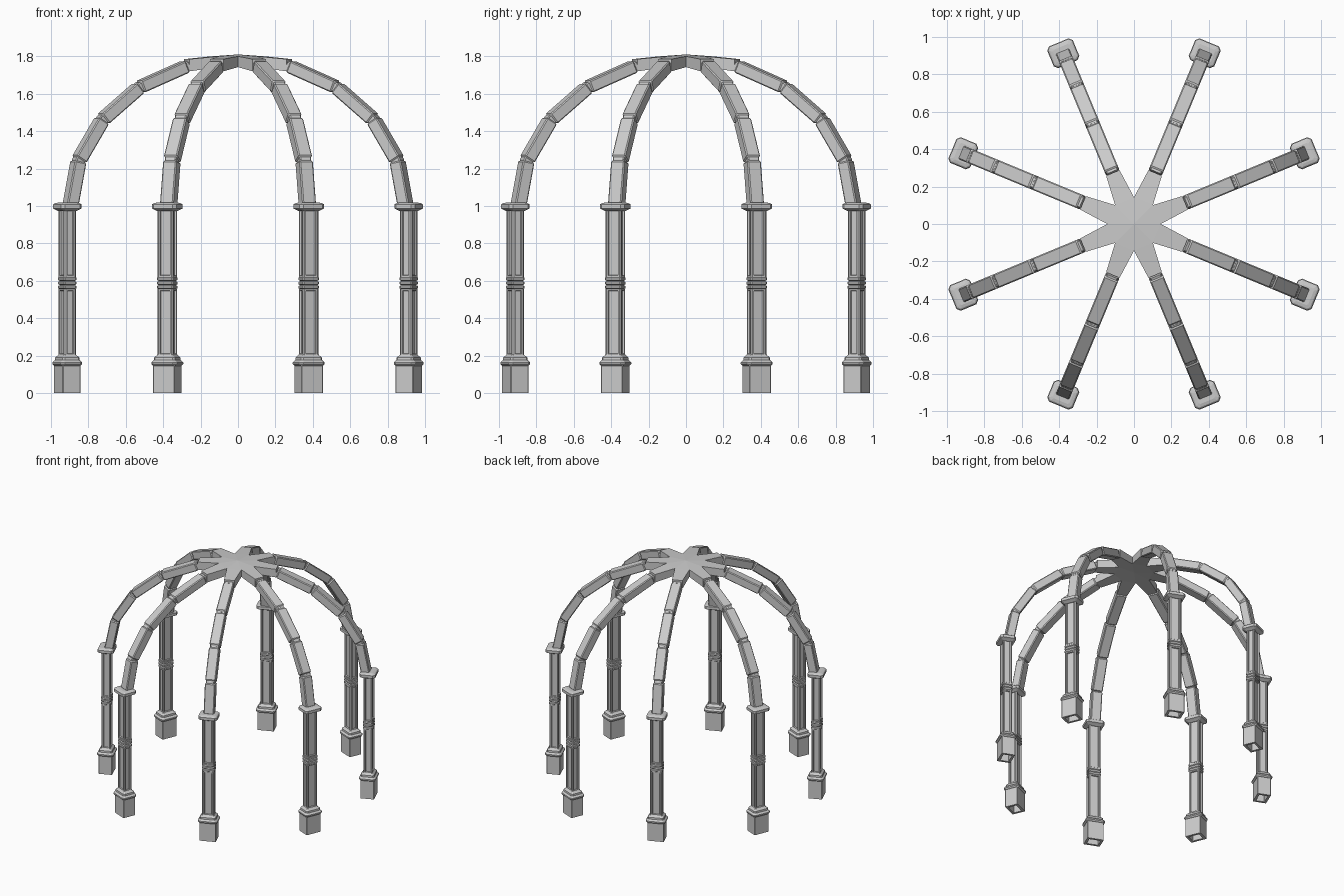
import bpy, bmesh, math
from mathutils import Matrix, Vector

if "Cube" in bpy.data.objects:
    bpy.data.objects.remove(bpy.data.objects["Cube"])

N = 8
COL_R = 0.988            # column centre radius
RIB_R, RIB_H = 0.97, 0.785   # rib ellipse radii, springing from z = 1


def ring(bm, mat, z, hx, hy, c):
    """Chamfered rectangle at height z."""
    pts = [(hx, -hy + c), (hx, hy - c), (hx - c, hy), (-hx + c, hy),
           (-hx, hy - c), (-hx, -hy + c), (-hx + c, -hy), (hx - c, -hy)]
    return [bm.verts.new(mat @ Vector((x, y, z))) for x, y in pts]


def loft(bm, rows, mat=Matrix()):
    """Stack of chamfered rectangles (z, half x, half y, chamfer), capped."""
    rings = [ring(bm, mat, *r) for r in rows]
    faces = []
    for a, b in zip(rings, rings[1:]):
        for i in range(8):
            j = (i + 1) % 8
            faces.append(bm.faces.new((a[i], a[j], b[j], b[i])))
    bm.faces.new(rings[0][::-1])
    bm.faces.new(rings[-1])
    return faces


def place_ring(bm, name):
    """Turn the bmesh into eight objects set around the centre."""
    bmesh.ops.recalc_face_normals(bm, faces=bm.faces)
    me = bpy.data.meshes.new(name)
    bm.to_mesh(me)
    bm.free()
    for k in range(N):
        ob = bpy.data.objects.new(f"{name}_{k + 1}", me)
        ob.rotation_euler.z = math.radians(22.5 + 45 * k)
        bpy.context.collection.objects.link(ob)


AT = Matrix.Translation((COL_R, 0, 0))
SX, SY = 0.034, 0.045    # shaft half sizes


def grow(z, g, c):
    return (z, SX + g, SY + g, c)


# plinth, hollow below, with its moulding
bm = bmesh.new()
loft(bm, [grow(0.12, -0.001, 0.002), grow(0, -0.001, 0.002), grow(0, 0.017, 0.003),
          grow(0.145, 0.017, 0.003), grow(0.147, 0.022, 0.012), grow(0.154, 0.029, 0.018),
          grow(0.164, 0.029, 0.018), grow(0.171, 0.021, 0.012), grow(0.176, 0.016, 0.01),
          grow(0.190, 0.015, 0.01), grow(0.200, 0.004, 0.006), grow(0.206, 0, 0.006)], AT)
place_ring(bm, "plinth")

# shaft: two panelled lengths
bm = bmesh.new()
for z0, z1 in ((0.20, 0.557), (0.618, 0.985)):
    sides = loft(bm, [grow(z0, 0, 0.007), grow(z1, 0, 0.007)], AT)
    panels = [sides[i] for i in (0, 2, 4, 6)]
    bmesh.ops.recalc_face_normals(bm, faces=bm.faces)
    bmesh.ops.inset_individual(bm, faces=panels, thickness=0.013, depth=0)
    bmesh.ops.inset_individual(bm, faces=panels, thickness=0.004, depth=-0.009)
place_ring(bm, "shaft")

# three rounded bands at mid height
bm = bmesh.new()
rows = []
for i in range(3):
    z = 0.555 + 0.022 * i
    rows += [grow(z, -0.005, 0.006), grow(z + 0.005, 0.002, 0.007),
             grow(z + 0.017, 0.002, 0.007), grow(z + 0.021, -0.005, 0.006)]
loft(bm, rows, AT)
place_ring(bm, "shaft_band")

# capital
bm = bmesh.new()
loft(bm, [grow(0.972, 0, 0.006), grow(0.980, 0.014, 0.01), grow(0.986, 0.026, 0.016),
          grow(1.008, 0.026, 0.016), grow(1.014, 0.018, 0.012), grow(1.018, 0.003, 0.008)], AT)
place_ring(bm, "capital")

# rib: straight blocks along an ellipse, pinched at the joints
HX, HY = 0.033, 0.039
path = [Vector((RIB_R * math.cos(math.radians(18 * i)), 0,
                1 + RIB_H * math.sin(math.radians(18 * i)))) for i in range(5)]
bm = bmesh.new()
for p, q in zip(path, path[1:]):
    d = q - p
    L = d.length
    zax = d.normalized()
    yax = Vector((0, 1, 0))
    xax = yax.cross(zax)
    mat = Matrix.Translation(p) @ Matrix((xax, yax, zax)).transposed().to_4x4()
    loft(bm, [(z, HX - s, HY - s, 0.006) for z, s in
              ((-0.007, 0.006), (0.006, 0.006), (0.013, 0), (L - 0.013, 0),
               (L - 0.006, 0.006), (L + 0.007, 0.006))], mat)
place_ring(bm, "rib")

# crown: eight flared arms meeting in a star
bm = bmesh.new()
vx, vy = 0.143 * math.cos(math.pi / 8), 0.143 * math.sin(math.pi / 8)
r0 = path[4].x - 0.004
outline = [(0, 0), (vx, -vy), (r0, -HY), (r0, HY), (vx, vy)]
tops = (1.81, 1.80, 1.785, 1.785, 1.80)
bots = (1.75, 1.742, 1.720, 1.720, 1.742)
t = [bm.verts.new((x, y, z)) for (x, y), z in zip(outline, tops)]
b = [bm.verts.new((x, y, z)) for (x, y), z in zip(outline, bots)]
for i, j, k in ((0, 1, 4), (1, 2, 4), (2, 3, 4)):
    bm.faces.new((t[i], t[j], t[k]))
    bm.faces.new((b[k], b[j], b[i]))
for i in (1, 2, 3):
    bm.faces.new((b[i], b[i + 1], t[i + 1], t[i]))
place_ring(bm, "crown_arm")
